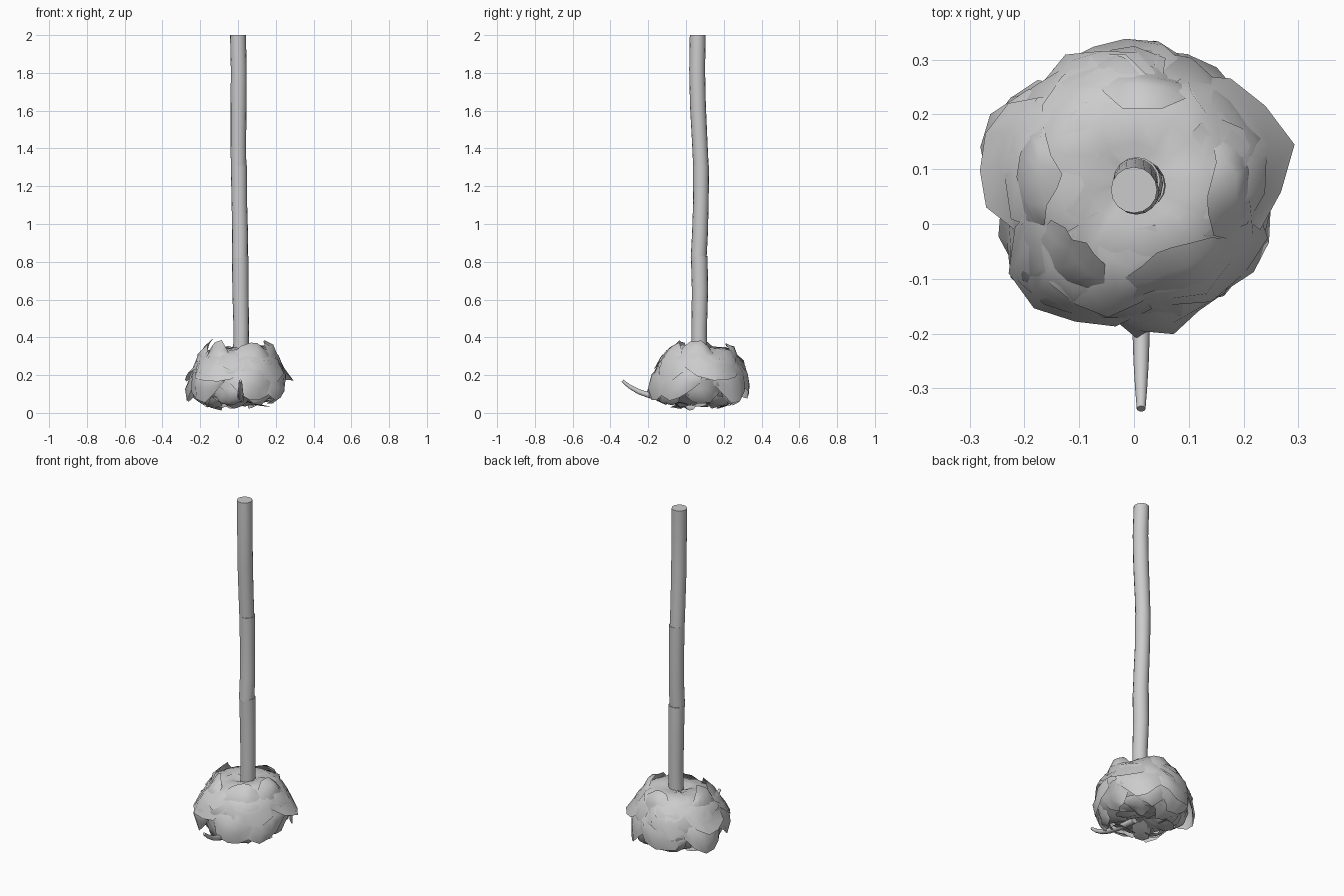
import bpy, bmesh, math, random
from mathutils import Vector, noise

if "Cube" in bpy.data.objects:
    bpy.data.objects.remove(bpy.data.objects["Cube"])

rng = random.Random(11)
CENTRE = Vector((-0.003, 0.072, 0))
# Meridian of the flower head as (radius, height), top to bottom
PROFILE = [(0.03, 0.335), (0.09, 0.355), (0.165, 0.342), (0.22, 0.29), (0.248, 0.21),
           (0.245, 0.13), (0.205, 0.07), (0.11, 0.05), (0.02, 0.055)]


def meridian(t):
    t = max(0, min(0.9999, t)) * (len(PROFILE) - 1)
    i = int(t)
    a, b = Vector(PROFILE[i]), Vector(PROFILE[i + 1])
    return a.lerp(b, t - i)


def surface_point(angle, t, push=0.0):
    """Point on the lumpy head, pushed outward from its middle."""
    p = meridian(t)
    out = (p - Vector((0, 0.19))).normalized()
    lump = noise.noise(Vector((p.x * math.cos(angle), p.x * math.sin(angle), p.y * 1.5)) * 9)
    p = p + out * (push + 0.03 * lump * min(1, p.x / 0.12))
    return CENTRE + Vector((p.x * math.cos(angle), p.x * math.sin(angle), max(p.y, 0.01)))


def finish(name, bm, angle=50):
    bmesh.ops.recalc_face_normals(bm, faces=bm.faces)
    me = bpy.data.meshes.new(name)
    bm.to_mesh(me)
    bm.free()
    ob = bpy.data.objects.new(name, me)
    bpy.context.collection.objects.link(ob)
    bpy.ops.object.select_all(action='DESELECT')
    ob.select_set(True)
    bpy.context.view_layer.objects.active = ob
    bpy.ops.object.shade_smooth_by_angle(angle=math.radians(angle))
    return ob


def tube(name, path, sides):
    """Capped tube through (x, y, z, radius) points."""
    bm = bmesh.new()
    pts = [Vector(p[:3]) for p in path]
    rings = []
    for i, p in enumerate(pts):
        d = (pts[min(i + 1, len(pts) - 1)] - pts[max(i - 1, 0)]).normalized()
        if i in (0, len(pts) - 1) and abs(d.z) > 0.95:
            d = Vector((0, 0, 1))
        u = Vector((1, 0, 0))
        u = (u - d * u.dot(d)).normalized()
        v = d.cross(u)
        rings.append([bm.verts.new(p + path[i][3] * (u * math.cos(a) + v * math.sin(a)))
                      for a in (2 * math.pi * k / sides for k in range(sides))])
    for a, b in zip(rings, rings[1:]):
        for k in range(sides):
            bm.faces.new((a[k], a[(k + 1) % sides], b[(k + 1) % sides], b[k]))
    bm.faces.new(rings[0])
    bm.faces.new(rings[-1])
    return finish(name, bm)


# Stem in three stacked lengths
tube("stem_lower", [(0.015, 0.07, 0.30, 0.041), (0.017, 0.07, 0.45, 0.041),
                    (0.013, 0.074, 0.65, 0.043), (0.012, 0.070, 0.83, 0.044)], 16)
tube("stem_middle", [(0.010, 0.067, 0.82, 0.042), (0.011, 0.074, 0.95, 0.042),
                     (0.007, 0.079, 1.12, 0.041), (0.005, 0.079, 1.31, 0.043)], 16)
tube("stem_upper", [(0.003, 0.079, 1.30, 0.041), (0.002, 0.073, 1.43, 0.041),
                    (0.003, 0.063, 1.63, 0.042), (0.004, 0.059, 1.82, 0.042),
                    (0.0, 0.062, 2.0, 0.042)], 16)

# Thin curled tendril at the front
tube("tendril", [(0.013, 0.02, 0.065, 0.019), (0.013, -0.10, 0.075, 0.018),
                 (0.013, -0.19, 0.092, 0.016), (0.013, -0.25, 0.112, 0.014),
                 (0.013, -0.30, 0.14, 0.011), (0.013, -0.337, 0.17, 0.008)], 10)

# Crumpled core of the head
bm = bmesh.new()
SEG, ROWS = 18, 11
rows = []
for r in range(ROWS):
    t = r / (ROWS - 1)
    rows.append([bm.verts.new(surface_point(2 * math.pi * (s + rng.uniform(-.25, .25)) / SEG, t,
                                            rng.uniform(-0.012, 0.006) * (1 if t < 0.65 else 2)))
                 for s in range(SEG)])
for a, b in zip(rows, rows[1:]):
    for s in range(SEG):
        bm.faces.new((a[s], a[(s + 1) % SEG], b[(s + 1) % SEG], b[s]))
bm.faces.new(rows[0])
bm.faces.new(rows[-1])
finish("flower_core", bm, 80)


def petal(name, angle, spread, t0, t1, flare, skew=0.0):
    """Folded sheet tucked into the head at its root, lifting to a pointed rim."""
    bm = bmesh.new()
    nu, nv = 6, 4
    grid = []
    for j in range(nv):
        v = j / (nv - 1)
        row = []
        for i in range(nu):
            u = i / (nu - 1) * 2 - 1
            lift = -0.012 + (flare + 0.016) * v * (1 - 0.8 * u * u)
            reach = v * (1 - 0.45 * u * u) + rng.uniform(-0.08, 0.08) * v
            row.append(bm.verts.new(surface_point(angle + u * spread / 2 + skew * v,
                                                  t0 + (t1 - t0) * reach,
                                                  lift + rng.uniform(-0.007, 0.007) * v)))
        grid.append(row)
    for a, b in zip(grid, grid[1:]):
        for i in range(nu - 1):
            bm.faces.new((a[i], a[i + 1], b[i + 1], b[i]))
    finish(name, bm, 80)


# Rings of petals: name, count, root and rim along the meridian, flare, spread
RINGS = [("shoulder", 4, 0.12, 0.46, 0.012, 1.5), ("upper_side", 5, 0.26, 0.58, 0.022, 1.4),
         ("lower_side", 6, 0.42, 0.72, 0.040, 1.2), ("skirt", 7, 0.55, 0.82, 0.030, 0.9),
         ("underside", 6, 0.72, 0.92, 0.032, 1.0), ("heart", 4, 0.98, 0.82, 0.035, 1.1),
         ("crown", 5, 0.42, 0.16, 0.040, 0.95)]
for ring, (name, count, t0, t1, flare, spread) in enumerate(RINGS):
    for k in range(count):
        a = 2 * math.pi * (k + 0.37 * ring + rng.uniform(-.2, .2)) / count
        petal(f"{name}_petal_{k}", a, spread * rng.uniform(0.85, 1.15), t0, t1,
              flare * rng.uniform(0.5, 1.3), rng.uniform(-0.2, 0.2))
